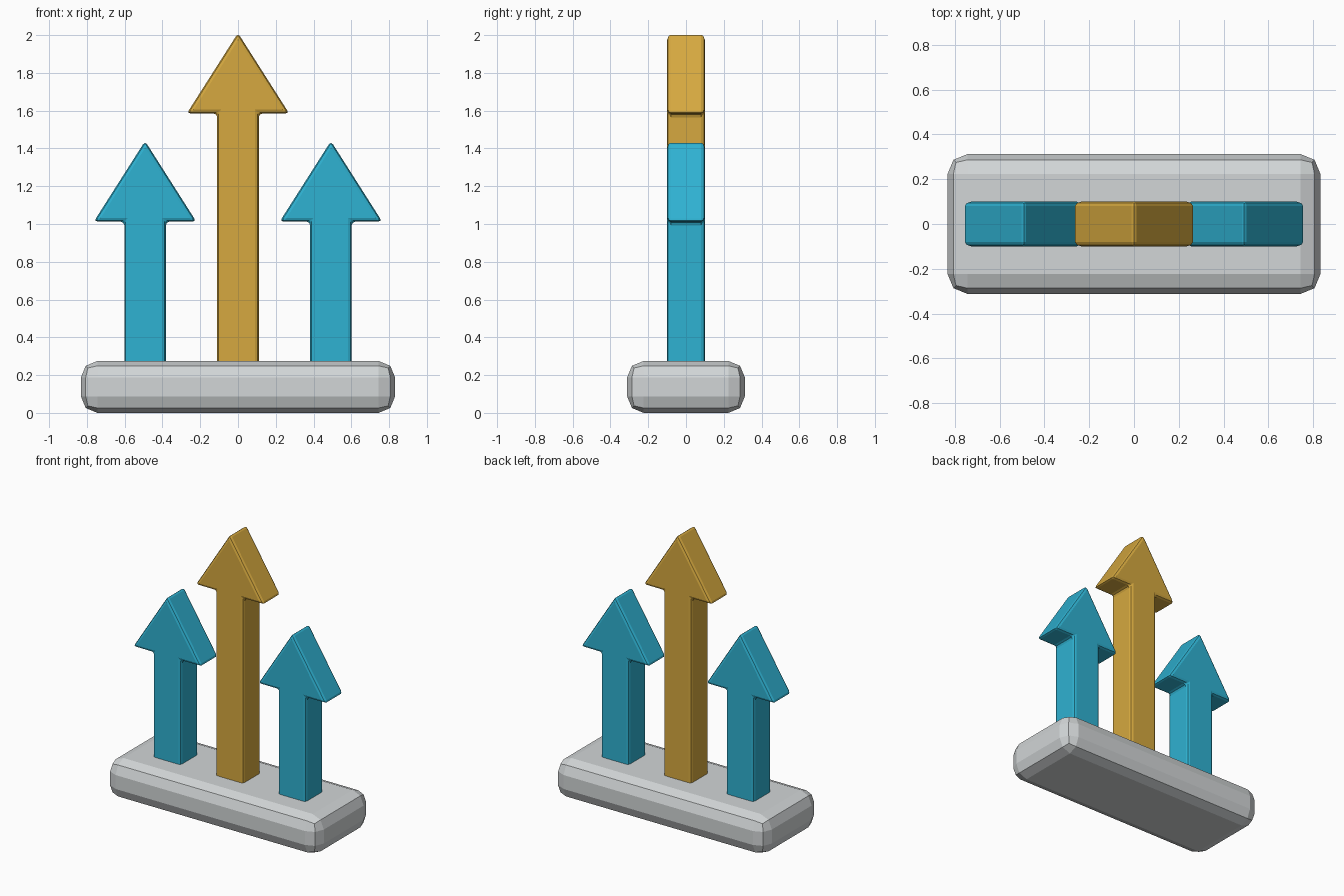
import bpy
import bmesh

if "Cube" in bpy.data.objects:
    bpy.data.objects.remove(bpy.data.objects["Cube"])


def make_material(name, rgb):
    mat = bpy.data.materials.new(name)
    mat.diffuse_color = (*rgb, 1.0)
    mat.use_nodes = True
    mat.node_tree.nodes["Principled BSDF"].inputs["Base Color"].default_value = mat.diffuse_color
    return mat


GREY = make_material("light grey", (0.645, 0.672, 0.68))
BLUE = make_material("bright blue", (0.028, 0.445, 0.645))
GOLD = make_material("gold", (0.672, 0.397, 0.05))


def finish(bm, name, mat, bevel):
    """Turn a bmesh into an object with softened edges."""
    bmesh.ops.recalc_face_normals(bm, faces=bm.faces)
    mesh = bpy.data.meshes.new(name)
    bm.to_mesh(mesh)
    bm.free()
    mesh.materials.append(mat)
    obj = bpy.data.objects.new(name, mesh)
    bpy.context.collection.objects.link(obj)
    mod = obj.modifiers.new("soft_edges", 'BEVEL')
    mod.width = bevel
    mod.segments = 2
    mod.limit_method = 'ANGLE'
    return obj


def make_base(size, bevel):
    bm = bmesh.new()
    bmesh.ops.create_cube(bm, size=1)
    for v in bm.verts:
        v.co.x *= size[0]
        v.co.y *= size[1]
        v.co.z = (v.co.z + 0.5) * size[2]
    return finish(bm, "base", GREY, bevel)


def make_arrow(name, x, head_z, mat):
    """Upright arrow: half outline mirrored, then extruded front to back."""
    half = [(0.11, 0.2), (0.11, head_z), (0.271, head_z)]
    outline = half + [(0, head_z + 0.426)] + [(-a, z) for a, z in reversed(half)]
    bm = bmesh.new()
    face = bm.faces.new([bm.verts.new((x + a, -0.1, z)) for a, z in outline])
    ext = bmesh.ops.extrude_face_region(bm, geom=[face])
    verts = [g for g in ext["geom"] if isinstance(g, bmesh.types.BMVert)]
    bmesh.ops.translate(bm, verts=verts, vec=(0, 0.2, 0))
    return finish(bm, name, mat, 0.02)


# Plinth
make_base((1.664, 0.624, 0.275), 0.088)

# Tall centre arrow and two shorter side arrows
make_arrow("centre_arrow", 0, 1.585, GOLD)
for side, x in (("left", -0.492), ("right", 0.492)):
    make_arrow(side + "_arrow", x, 1.013, BLUE)
